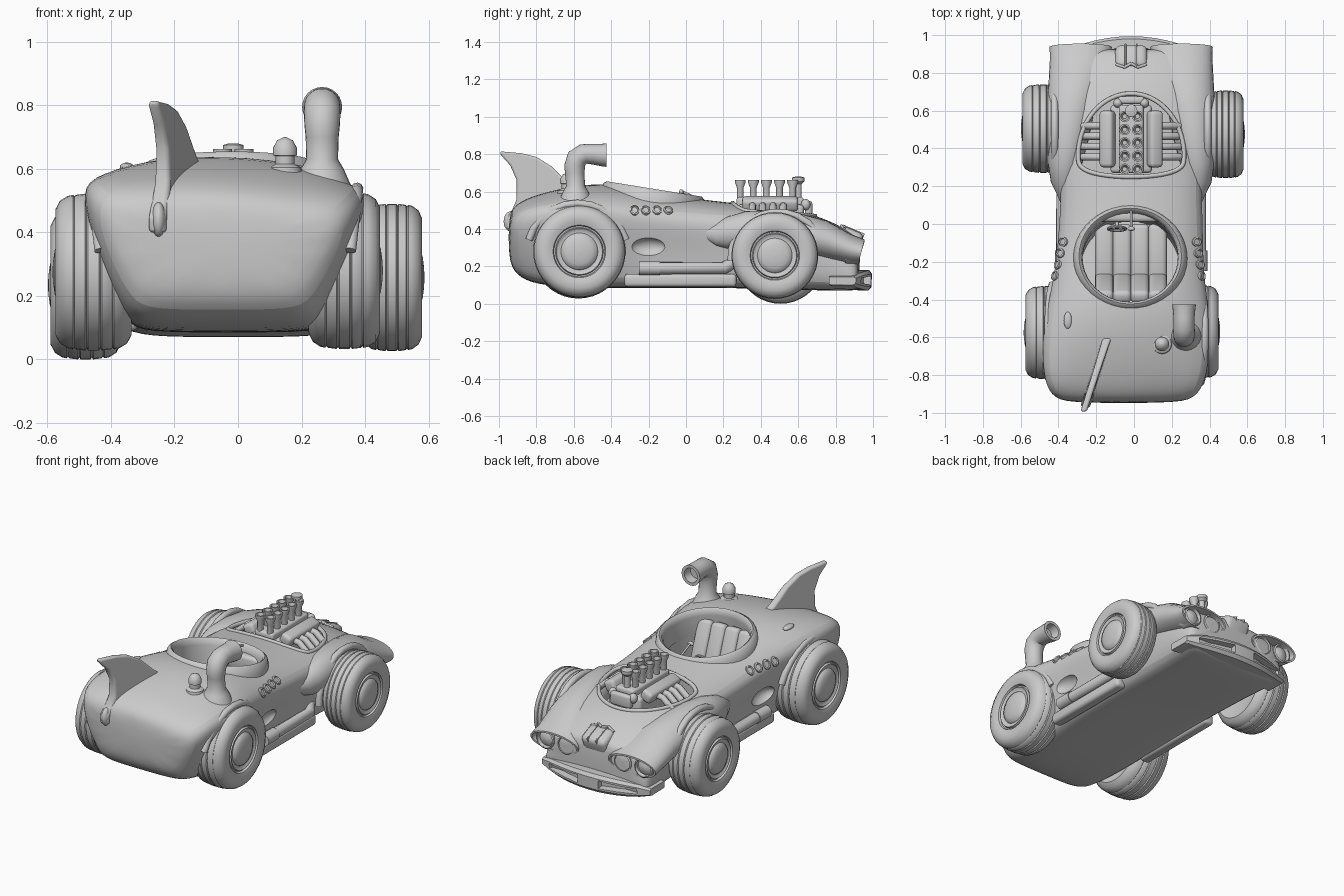
import bpy, bmesh, math
from mathutils import Vector, Matrix

if "Cube" in bpy.data.objects:
    bpy.data.objects.remove(bpy.data.objects["Cube"])

GREY = (0.6, 0.6, 0.6, 1)
mat = bpy.data.materials.new("plain grey")
mat.use_nodes = True
mat.diffuse_color = GREY
mat.node_tree.nodes["Principled BSDF"].inputs["Base Color"].default_value = GREY
CX = -0.015


def activate(ob):
    bpy.ops.object.select_all(action='DESELECT')
    ob.select_set(True)
    bpy.context.view_layer.objects.active = ob


def apply_mod(ob, kind, **settings):
    m = ob.modifiers.new(kind.lower(), kind)
    for k, v in settings.items():
        setattr(m, k, v)
    activate(ob)
    bpy.ops.object.modifier_apply(modifier=m.name)


def smooth(ob, angle=40):
    activate(ob)
    bpy.ops.object.shade_smooth_by_angle(angle=math.radians(angle))
    return ob


def loft(name, rings, caps=True, cyclic=False):
    bm = bmesh.new()
    vs = [[bm.verts.new(p) for p in r] for r in rings]
    n = len(rings[0])
    for a, b in zip(vs, vs[1:] + ([vs[0]] if cyclic else [])):
        for i in range(n):
            j = (i + 1) % n
            bm.faces.new((a[i], a[j], b[j], b[i]))
    if caps and not cyclic:
        bm.faces.new(vs[0])
        bm.faces.new(vs[-1])
    bmesh.ops.recalc_face_normals(bm, faces=bm.faces)
    me = bpy.data.meshes.new(name)
    bm.to_mesh(me)
    bm.free()
    me.materials.append(mat)
    ob = bpy.data.objects.new(name, me)
    bpy.context.collection.objects.link(ob)
    return smooth(ob)


def circle(n):
    return [(math.cos(2 * math.pi * i / n), math.sin(2 * math.pi * i / n)) for i in range(n)]


def lathe(name, profile, m=Matrix(), n=24, cyclic=False):
    return loft(name, [[m @ Vector((r * c, r * s, h)) for c, s in circle(n)] for r, h in profile],
                cyclic=cyclic)


def tube(name, pts, r, closed=False):
    cu = bpy.data.curves.new(name, 'CURVE')
    cu.dimensions, cu.bevel_depth, cu.bevel_resolution = '3D', r, 3
    cu.use_fill_caps, cu.resolution_u = True, 6
    sp = cu.splines.new('BEZIER')
    sp.bezier_points.add(len(pts) - 1)
    for b, p in zip(sp.bezier_points, pts):
        b.co = p
        b.handle_left_type = b.handle_right_type = 'AUTO' if closed else 'VECTOR'
    sp.use_cyclic_u = closed
    cu.materials.append(mat)
    ob = bpy.data.objects.new(name, cu)
    bpy.context.collection.objects.link(ob)
    activate(ob)
    bpy.ops.object.convert(target='MESH')
    return smooth(bpy.context.object)


def box(name, loc, size, bevel=0.015, rot=(0, 0, 0)):
    bpy.ops.mesh.primitive_cube_add(size=1, location=loc, rotation=rot)
    ob = bpy.context.object
    ob.name, ob.scale = name, size
    bpy.ops.object.transform_apply(location=False, rotation=False)
    ob.data.materials.append(mat)
    apply_mod(ob, 'BEVEL', width=bevel, segments=3)
    return smooth(ob)


def ball(name, loc, size):
    m = Matrix.LocRotScale(Vector(loc), None, Vector(size))
    angles = [math.pi * (i / 12 - 0.5) for i in range(13)]
    return lathe(name, [(max(math.cos(a), 0.01), math.sin(a)) for a in angles], m)


def cut(ob, cutter):
    apply_mod(ob, 'BOOLEAN', operation='DIFFERENCE', object=cutter, solver='EXACT')
    bpy.data.objects.remove(cutter)


# Body shell: y, floor half width, floor z, shoulder half width, shoulder z, crown z, flank bulge
stations = [(-.95, .22, .24, .31, .41, .48, .015), (-.91, .29, .15, .40, .47, .54, .015),
            (-.8, .31, .10, .45, .52, .59, .015), (-.55, .32, .085, .46, .53, .65, .01),
            (-.35, .33, .085, .42, .50, .64, 0), (-.2, .34, .085, .40, .48, .605, -.02),
            (0, .34, .085, .39, .45, .575, -.02), (.2, .34, .085, .38, .44, .55, -.01),
            (.4, .34, .08, .39, .43, .53, 0), (.6, .34, .075, .38, .40, .505, .01),
            (.78, .35, .07, .36, .35, .45, .01), (.9, .36, .07, .33, .29, .375, .01),
            (.93, .34, .08, .30, .27, .35, .01)]
rings = []
for y, wb, zb, ws, zs, zt, bulge in stations:
    half = [(wb * .8, zb), (wb, zb + .03), ((wb + ws) / 2 + bulge, (zb + zs) / 2), (ws, zs - .03),
            (ws * .94, zs + .035), (ws * .6, zt - .02)]
    ring = [(0, zb)] + half + [(0, zt)] + [(-x, z) for x, z in reversed(half)]
    back = max(0, -y)
    rings.append([(CX - .04 * back + x, y, z - (.06 * x * back if z > .4 else 0)) for x, z in ring])
body = loft("body_shell", rings)
apply_mod(body, 'SUBSURF', levels=2)

# Engine bay opening and trim that follows the hood
outline = []
for c, s in circle(28):
    outline.append((CX + .28 * c, .36 + (.33 * s if s > 0 else -.11 * abs(s) ** .6)))
trim = []
for x, y in outline:
    hit = body.ray_cast(Vector((x, y, 2)), Vector((0, 0, -1)))
    trim.append((x, y, hit[1].z))
cut(body, loft("bay_cutter", [[(x, y, z) for x, y in outline] for z in (.38, .9)]))
tube("engine_bay_trim", trim, .012, True)

# Side intake hollows
for s in (1, -1):
    cut(body, ball("intake_cutter", (CX + s * .385, -.2, .3), (.06, .1, .055)))

# Cockpit opening, collar and seat
tilt = Matrix.LocRotScale(Vector((CX - .005, -.172, .602)), Matrix.Rotation(-.16, 3, 'X'), Vector((.28, .265, 1)))
cut(body, lathe("cockpit_cutter", [(.93, -.36), (.93, .3)], tilt, 40))
smooth(body, 35)
lathe("cockpit_collar", [(1.12, -.13), (1.07, -.04), (1.03, 0), (.97, .012), (.92, 0), (.9, -.03), (.91, -.15)],
      tilt, 40, cyclic=True)
for i in range(4):
    x = CX - .142 + i * .094
    box("seat_back_pad", (x, -.335, .42), (.098, .07, .33), .025, (.35, 0, 0))
    box("seat_cushion_pad", (x, -.15, .29), (.098, .3, .08), .025)
box("dashboard", (CX, .04, .48), (.36, .06, .1), .02)
lathe("steering_wheel", [(.045 + .008 * c, .008 * s) for c, s in circle(8)],
      Matrix.Translation((-.09, -.025, .5)) @ Matrix.Rotation(1.35, 4, 'X'), cyclic=True)
tube("steering_column", [(-.09, -.025, .5), (-.09, .04, .48)], .01)
ball("mirror", (CX, -.025, .598), (.02, .012, .014))
tube("mirror_stem", [(CX, -.015, .598), (CX, .07, .56)], .006)

# Wheels: ribbed tyre, rim and domed cap turned in one profile
half_tread = [(.8, .5), (.91, .44), (.97, .34), (.985, .27), (.965, .25), (.985, .23), (1, .11), (.975, .09), (1, .07)]
wheel = [(.2, -.38), (.6, -.44)] + [(r, -h) for r, h in half_tread] + half_tread[::-1] + [
    (.66, .49), (.57, .46), (.55, .4), (.52, .4), (.5, .46), (.45, .42), (.4, .42), (.38, .46), (.28, .51), (.14, .53),
    (.01, .54)]
for name, side, x, y, z, r, w in (("rear_left_wheel", 1, .335, -.57, .28, .247, .225),
                                  ("rear_right_wheel", -1, -.455, -.575, .275, .247, .24),
                                  ("front_left_wheel", 1, .485, .475, .258, .232, .19),
                                  ("front_right_wheel", -1, -.48, .505, .234, .234, .22)):
    m = Matrix.Translation((x, y, z)) @ Matrix.Rotation(side * math.pi / 2, 4, 'Y')
    lathe(name, [(a * r, b * w) for a, b in wheel], m, 40)

for s in (1, -1):
    # Rear wheel arch lips
    tube("rear_arch", [(CX - .025 + s * (.385 + .03 * math.sin(a)), -.58 + .268 * math.cos(a), .275 + .262 * math.sin(a))
                       for a in [math.radians(d) for d in range(15, 166, 15)]], .02)

    # Front fenders ending in hollow headlight pods: y, centre x, centre z, half width, half height
    pods = [(.06, .34, .38, .01, .015), (.16, .35, .37, .045, .06), (.22, .355, .38, .07, .085),
            (.32, .35, .395, .09, .1), (.45, .335, .40, .11, .1), (.6, .32, .38, .125, .105),
            (.75, .295, .34, .142, .105), (.88, .27, .29, .16, .083), (.955, .267, .276, .165, .068),
            (.955, .267, .276, .152, .057), (.89, .267, .275, .14, .052)]
    loft("front_fender", [[(CX + s * (cx + rx * c), y - (.035 * (.5 - .5 * t) if y > .88 else 0), cz + rz * t)
                           for c, t in circle(28)] for y, cx, cz, rx, rz in pods])
    for dx in (.195, .338):
        m = Matrix.Translation((CX + s * dx, .88, .275)) @ Matrix.Rotation(-math.pi / 2, 4, 'X')
        lathe("headlight", [(.06, -.03), (.06, .045), (.052, .05), (.046, .03), (.03, .04), (.005, .045)], m)

    # Front fender arch over the wheel
    tube("front_arch", [(CX + s * .405, .49 + .25 * math.cos(a), .25 + .24 * math.sin(a))
                        for a in [math.radians(d) for d in range(20, 186, 15)]], .02)

    # Side pipe with collar, and sill
    x = CX + s * .365
    tube("side_pipe", [(x - s * .05, .27, .23), (x, .2, .19), (x, -.22, .19)], .033)
    tube("side_pipe_tip", [(x, -.14, .19), (x, -.25, .19)], .038)
    box("side_sill", (CX + s * .335, -.03, .125), (.07, .6, .07), .02)

    # Four slanted side vents seated on the flank
    for i in range(4):
        y = -.275 + i * .06
        hit = body.ray_cast(Vector((s * 1.5, y, .5)), Vector((-s, 0, 0)))
        m = (Matrix.Translation(hit[1]) @ hit[2].to_track_quat('Z', 'Y').to_matrix().to_4x4()
             @ Matrix.Diagonal((.85, 1, 1, 1)))
        lathe("side_vent", [(.031, -.02), (.03, .006), (.022, .01), (.018, .003), (.01, .003)], m, 16)

    # Engine valve cover, exhaust headers and intake stacks
    box("valve_cover", (CX + s * .125, .45, .535), (.075, .3, .07), .02, (0, s * .4, 0))
    for i in range(4):
        y = .355 + i * .055
        tube("header_pipe", [(CX + s * .12, y, .53), (CX + s * .19, y, .52), (CX + s * .26, y, .46)], .019)
    for i in range(5):
        lathe("intake_stack", [(.018, 0), (.018, .12), (.03, .15), (.03, .163), (.022, .163), (.012, .13)],
              Matrix.Translation((CX + s * .034, .29 + i * .07, .5)), 14)
    ball("engine_cap", (CX + s * .07, .64, .53), (.025, .025, .03))

# Engine centre
box("engine_block", (CX, .45, .46), (.22, .36, .14), .02)
box("intake_manifold", (CX, .45, .54), (.13, .36, .06), .015)
box("engine_front_plate", (CX, .655, .51), (.14, .04, .08), .015)
lathe("breather", [(.018, 0), (.018, .1), (.033, .115), (.033, .135), (.015, .14)],
      Matrix.Translation((CX, .6, .54)), 16)

# Nose grille with slim dividers and winged ornament
box("grille_panel", (CX, .868, .33), (.17, .13, .14), .03, (-.4, 0, 0))
for i in (-1, 1):
    box("grille_divider", (CX + i * .03, .868, .333), (.008, .13, .144), .003, (-.4, 0, 0))
for s in (1, -1):
    tube("nose_trim", [(CX, .85, .412), (CX + s * .035, .83, .415), (CX + s * .08, .845, .4)], .008)

# Curved bumper with recessed slots, tapering into the fenders
rings = []
for i in range(13):
    x = -.372 + i * .062
    y = 1 - .085 * (x / .372) ** 2
    k = .25 + .75 * math.sqrt(1 - (x / .38) ** 2)
    rings.append([(CX + x, y - .15, .12 - .045 * k), (CX + x, y - .025, .12 - .05 * k), (CX + x, y - .008, .12 - .03 * k),
                  (CX + x, y - .006, .12 + .04 * k), (CX + x, y - .02, .12 + .06 * k), (CX + x, y - .15, .12 + .06 * k)])
bumper = loft("front_bumper", rings)
bm = bmesh.new()
bm.from_mesh(bumper.data)
slots = [f for f in bm.faces if f.normal.y > .8 and .1 < f.calc_center_median().z < .15
         and .06 < abs(f.calc_center_median().x - CX) < .29]
bmesh.ops.inset_region(bm, faces=slots, thickness=.012, depth=0)
bmesh.ops.inset_region(bm, faces=slots, thickness=.003, depth=-.04)
bm.to_mesh(bumper.data)
bm.free()
smooth(bumper, 30)

# Tail fin, leaning along its length and thinner at the tip
edge = [(-.55, .58), (-.63, .645), (-.72, .735), (-.8, .785), (-.88, .805), (-.995, .815), (-.99, .795), (-.94, .74),
        (-.905, .66), (-.905, .56), (-.93, .5), (-.965, .45), (-.96, .4), (-.9, .4), (-.7, .5)]
fin = loft("tail_fin", [[(-.125 + (y + .55) * .32 + s * (.026 - .03 * max(z - .5, 0)), y, z) for y, z in edge]
                        for s in (-1, 1)])
apply_mod(fin, 'BEVEL', width=.011, segments=3)
smooth(fin)
ball("fin_root", (-.25, -.935, .44), (.024, .04, .055))

# Rear periscope stack: flared base, upright, bend and open mouth
path = [(-.59, .55, 0, .09), (-.59, .6, 0, .068), (-.59, .63, 0, .05), (-.595, .7, 0, .052), (-.595, .74, 0, .056),
        (-.58, .78, .55, .058), (-.545, .8, 1.2, .056), (-.5, .8, 1.57, .055), (-.45, .795, 1.57, .06),
        (-.425, .795, 1.57, .063), (-.425, .795, 1.57, .045), (-.48, .795, 1.57, .04)]
loft("periscope_stack", [[(.265 + r * c, y + r * s * math.cos(a), z - r * s * math.sin(a)) for c, s in circle(24)]
                         for y, z, a, r in path])

# Beacon and fuel cap on the rear deck
lathe("beacon", [(.06, -.02), (.05, .03), (.03, .04), (.03, .065), (.038, .068), (.038, .09), (.025, .115), (.004, .125)],
      Matrix.Translation((.148, -.635, .575)))
hit = body.ray_cast(Vector((-.35, -.51, 2)), Vector((0, 0, -1)))
ball("fuel_cap", hit[1], (.022, .045, .014))
